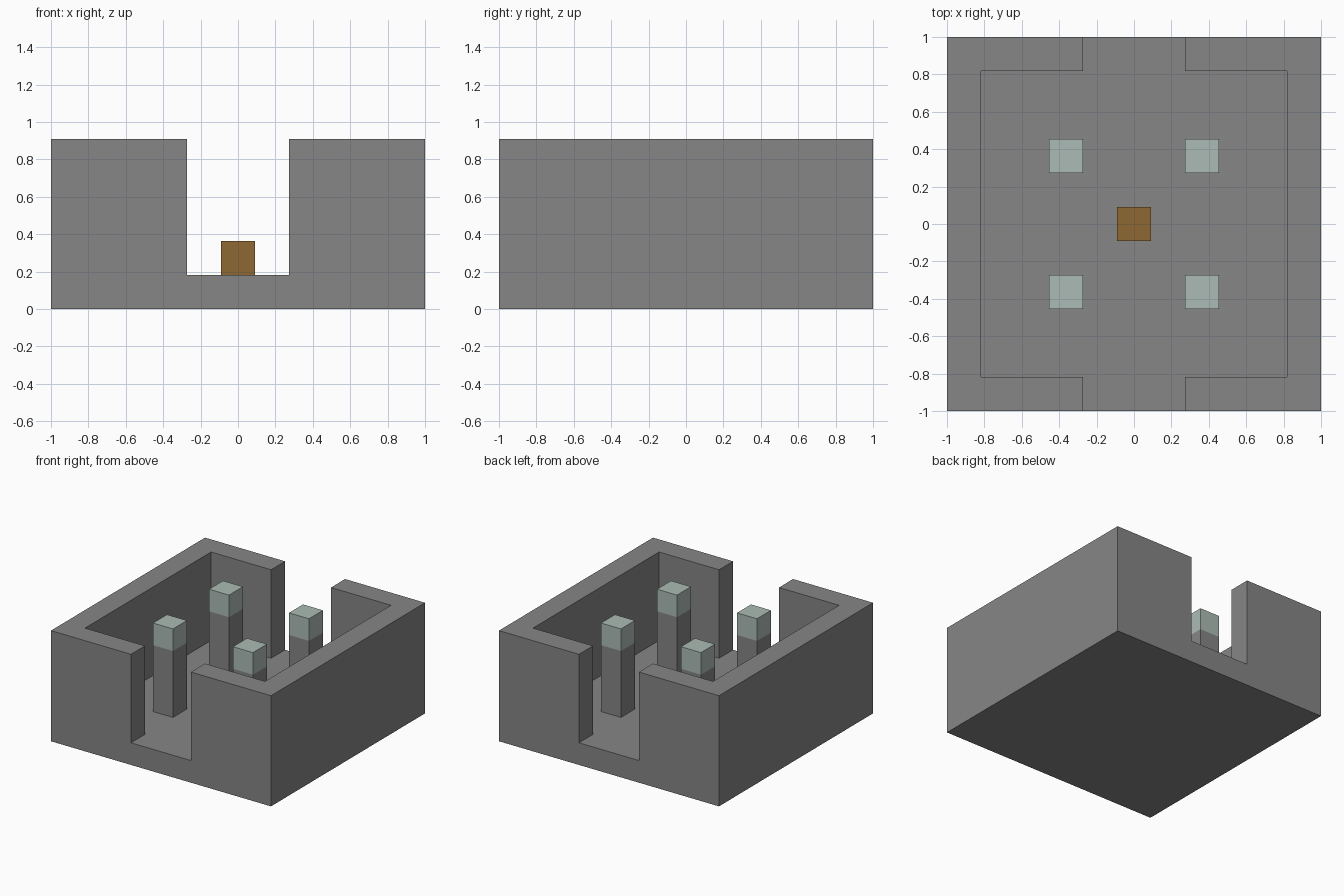
import bpy
import bmesh

U = 2 / 11  # one building block

if "Cube" in bpy.data.objects:
    bpy.data.objects.remove(bpy.data.objects["Cube"], do_unlink=True)


def make_material(name, rgb):
    mat = bpy.data.materials.new(name)
    mat.use_nodes = True
    mat.diffuse_color = (*rgb, 1)
    mat.node_tree.nodes["Principled BSDF"].inputs["Base Color"].default_value = (*rgb, 1)
    return mat


stone = make_material("grey stone", (0.238, 0.238, 0.238))
pale = make_material("pale green stone", (0.41, 0.50, 0.46))
wood = make_material("brown wood", (0.275, 0.138, 0.032))


def prism(name, outline, bottom, top, mat):
    """Extrude an outline, in block units, from bottom to top."""
    bm = bmesh.new()
    face = bm.faces.new([bm.verts.new((x * U, y * U, bottom * U)) for x, y in outline])
    extruded = bmesh.ops.extrude_face_region(bm, geom=[face], use_keep_orig=True)
    raised = [v for v in extruded["geom"] if isinstance(v, bmesh.types.BMVert)]
    bmesh.ops.translate(bm, verts=raised, vec=(0, 0, (top - bottom) * U))
    bmesh.ops.recalc_face_normals(bm, faces=bm.faces)
    mesh = bpy.data.meshes.new(name)
    bm.to_mesh(mesh)
    bm.free()
    mesh.materials.append(mat)
    obj = bpy.data.objects.new(name, mesh)
    bpy.context.collection.objects.link(obj)
    return obj


def square(x, y, half):
    return [(x - half, y - half), (x + half, y - half),
            (x + half, y + half), (x - half, y + half)]


# Floor slab and central block
prism("floor", square(0, 0, 5.5), 0, 1, stone)
prism("center_block", square(0, 0, 0.5), 1, 2, wood)

# C-shaped walls, leaving a doorway at front and back
half_c = [(4.5, 4.5), (1.5, 4.5), (1.5, 5.5), (5.5, 5.5)]
wall_outline = half_c + [(x, -y) for x, y in reversed(half_c)]
for side, label in ((1, "left"), (-1, "right")):
    prism(label + "_wall", [(side * x, y) for x, y in wall_outline], 1, 5, stone)

    # Pillars with pale caps
    for depth, place in ((-2, "front"), (2, "back")):
        spot = square(side * 2, depth, 0.5)
        prism(f"{place}_{label}_pillar", spot, 1, 4, stone)
        prism(f"{place}_{label}_pillar_cap", spot, 4, 5, pale)
